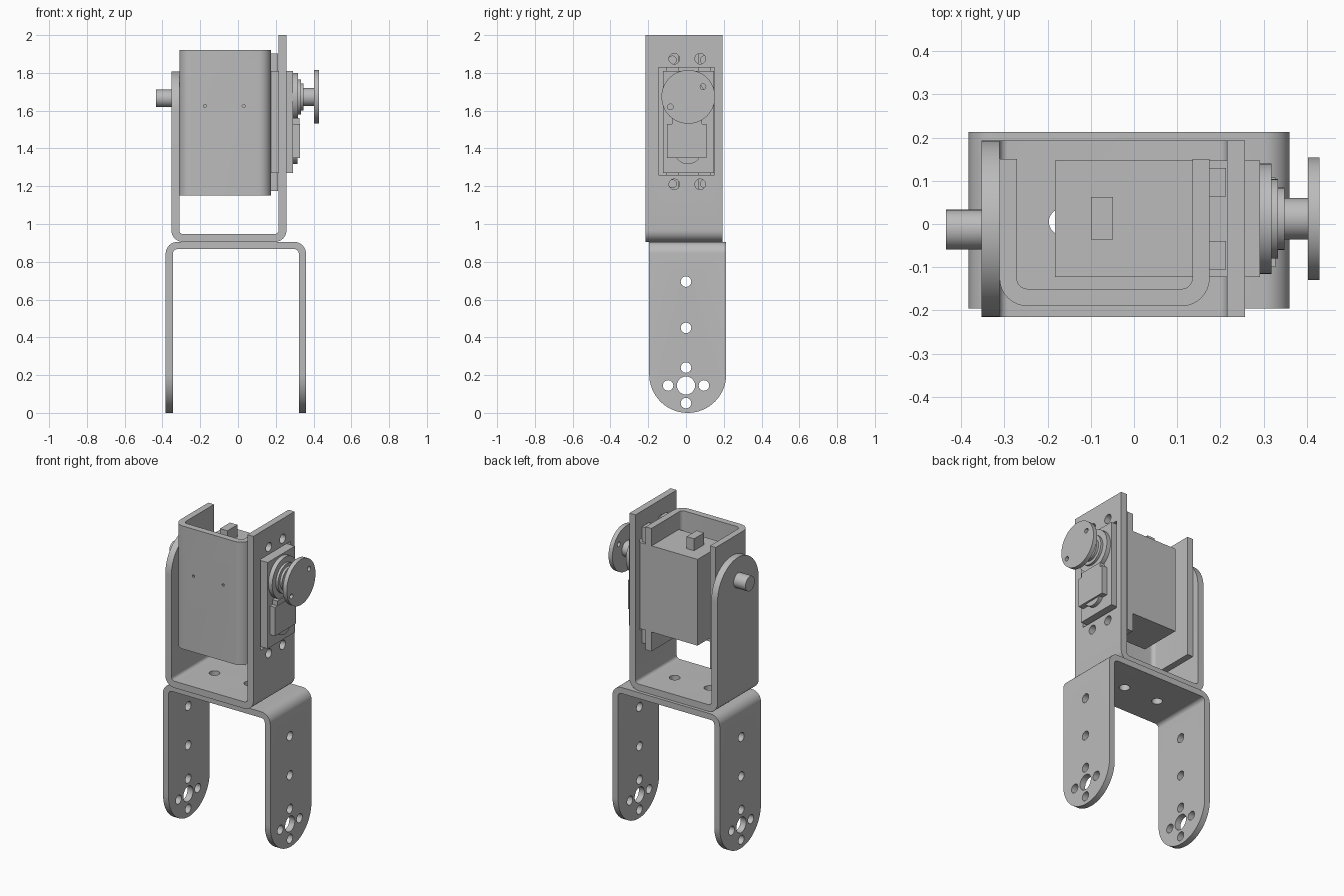
import bpy
import bmesh
from math import sin, cos, pi

if "Cube" in bpy.data.objects:
    bpy.data.objects.remove(bpy.data.objects["Cube"], do_unlink=True)

grey = bpy.data.materials.new("plain grey")
grey.use_nodes = True
grey.diffuse_color = (0.5, 0.5, 0.5, 1)
grey.node_tree.nodes["Principled BSDF"].inputs["Base Color"].default_value = (0.5, 0.5, 0.5, 1)


def prism(name, points, axis, lo, hi):
    """Extrude a flat outline along an axis from lo to hi."""
    place = {"x": lambda u, v: (lo, u, v),
             "y": lambda u, v: (u, lo, v),
             "z": lambda u, v: (u, v, lo)}[axis]
    bm = bmesh.new()
    face = bm.faces.new([bm.verts.new(place(u, v)) for u, v in points])
    out = bmesh.ops.extrude_face_region(bm, geom=[face])
    move = [0.0, 0.0, 0.0]
    move["xyz".index(axis)] = hi - lo
    bmesh.ops.translate(bm, vec=move, verts=[g for g in out["geom"] if isinstance(g, bmesh.types.BMVert)])
    bmesh.ops.recalc_face_normals(bm, faces=bm.faces)
    mesh = bpy.data.meshes.new(name)
    bm.to_mesh(mesh)
    bm.free()
    mesh.materials.append(grey)
    obj = bpy.data.objects.new(name, mesh)
    bpy.context.collection.objects.link(obj)
    return obj


def rect(u0, u1, v0, v1):
    return [(u0, v0), (u1, v0), (u1, v1), (u0, v1)]


def circle(u, v, r, n=40):
    return [(u + r * cos(2 * pi * i / n), v + r * sin(2 * pi * i / n)) for i in range(n)]


def u_profile(x0, x1, base, end0, end1, t, r):
    """Bent sheet outline: two arms rising from a base, with rounded bends."""
    s = 1 if end0 > base else -1
    turn = [i * pi / 16 for i in range(9)]

    def bends(q):
        left = [(x0 + r - q * cos(a), base + s * (r - q * sin(a))) for a in turn]
        right = [(x1 - r + q * cos(a), base + s * (r - q * sin(a))) for a in reversed(turn)]
        return left + right

    outer = [(x0, end0)] + bends(r) + [(x1, end1)]
    inner = [(x0 + t, end0)] + bends(r - t) + [(x1 - t, end1)]
    return outer + inner[::-1]


def end_trim(yc, zc, r, s):
    """Waste outside a half-round end that points up (s=1) or down (s=-1)."""
    arc = [(yc - r * cos(pi * i / 32), zc + s * r * sin(pi * i / 32)) for i in range(33)]
    w = r + 0.1
    return arc + [(yc + w, zc), (yc + w, zc + s * w), (yc - w, zc + s * w), (yc - w, zc)]


def cut(obj, *cutters):
    """Subtract each (outline, axis, lo, hi) from the object."""
    bpy.context.view_layer.objects.active = obj
    for spec in cutters:
        tool = prism("cutter", *spec)
        tool.hide_render = True
        mod = obj.modifiers.new("cut", "BOOLEAN")
        mod.operation, mod.solver, mod.object = "DIFFERENCE", "EXACT", tool
        bpy.ops.object.modifier_apply(modifier=mod.name)
        bpy.data.objects.remove(tool, do_unlink=True)


floor_holes = [(circle(x, 0.005, 0.031, 24), "z", 0.8, 1.0) for x in (-0.166, 0.075)]

# Lower forked bracket with round leg ends and pivot holes
lower = prism("lower_bracket", u_profile(-0.383, 0.36, 0.905, 0, 0, 0.038, 0.062), "y", -0.195, 0.213)
small = [(-0.095, 0.145), (0.095, 0.145), (0, 0.24), (0, 0.052), (0, 0.45), (0, 0.695)]
cut(lower, (end_trim(0.009, 0.204, 0.204, -1), "x", -0.5, 0.5),
    (circle(0, 0.145, 0.048), "x", -0.5, 0.5),
    *[(circle(y, z, 0.028, 24), "x", -0.5, 0.5) for y, z in small], *floor_holes)

# Upper bracket: short round arm, tall square arm with motor window
upper = prism("upper_bracket", u_profile(-0.353, 0.257, 0.905, 1.808, 2, 0.042, 0.062), "y", -0.215, 0.193)
cut(upper, (end_trim(-0.011, 1.604, 0.204, 1), "x", -0.5, -0.2),
    (rect(-0.145, 0.15, 1.26, 1.828), "x", 0.15, 0.4),
    *[(circle(y, z, 0.028, 24), "x", 0.15, 0.4) for y in (-0.062, 0.075) for z in (1.21, 1.875)],
    *floor_holes)

# Pivot pin on the short arm
prism("pivot_pin", circle(-0.013, 1.665, 0.046), "x", -0.435, -0.3)

# Motor holder: folded sheet with two pin holes
holder = prism("motor_holder", u_profile(-0.311, 0.175, -0.19, 0.15, 0.15, 0.04, 0.065), "z", 1.15, 1.92)
cut(holder, *[(circle(x, 1.625, 0.008, 12), "y", -0.3, 0) for x in (-0.175, 0.03)])

# Motor body, cable block and mounting ears
prism("motor_body", rect(-0.122, 0.147, 1.27, 1.81), "x", -0.183, 0.291)
prism("cable_block", rect(-0.1, -0.048, -0.036, 0.063), "z", 1.8, 1.885)
for level, z0, z1, zh in (("lower", 1.175, 1.28, 1.213), ("upper", 1.8, 1.903, 1.868)):
    for side, y in (("front", -0.072), ("back", 0.097)):
        ear = prism(f"{level}_{side}_ear", rect(y - 0.033, y + 0.033, z0, z1), "x", 0.172, 0.213)
        cut(ear, (circle(y, zh, 0.021, 20), "x", 0.1, 0.3))

# Gear cover on the output face
prism("gear_cover", rect(-0.1, 0.108, 1.35, 1.53), "x", 0.285, 0.327)
prism("gear_cover_step", rect(-0.075, 0.085, 1.51, 1.56), "x", 0.285, 0.325)
prism("gear_cover_foot", circle(0.01, 1.39, 0.073), "x", 0.285, 0.315)

# Stepped output boss and shaft
for name, r, x0, x1 in (("boss_base", 0.128, 0.285, 0.318), ("boss_middle", 0.092, 0.31, 0.333),
                        ("boss_top", 0.072, 0.33, 0.348), ("output_shaft", 0.048, 0.34, 0.41)):
    prism(name, circle(0.012, 1.672, r), "x", x0, x1)

# Output disc with two screw holes
disc = prism("output_disc", circle(0.012, 1.673, 0.142, 64), "x", 0.402, 0.429)
cut(disc, *[(circle(y, z, 0.015, 16), "x", 0.35, 0.5) for y, z in ((0.09, 1.727), (-0.083, 1.62))])

# Smooth the round faces and keep the edges crisp
bpy.ops.object.select_all(action="DESELECT")
for obj in bpy.context.collection.objects:
    if obj.type == "MESH" and grey.name in obj.data.materials:
        obj.select_set(True)
        bpy.context.view_layer.objects.active = obj
bpy.ops.object.shade_smooth_by_angle(angle=pi / 6)
